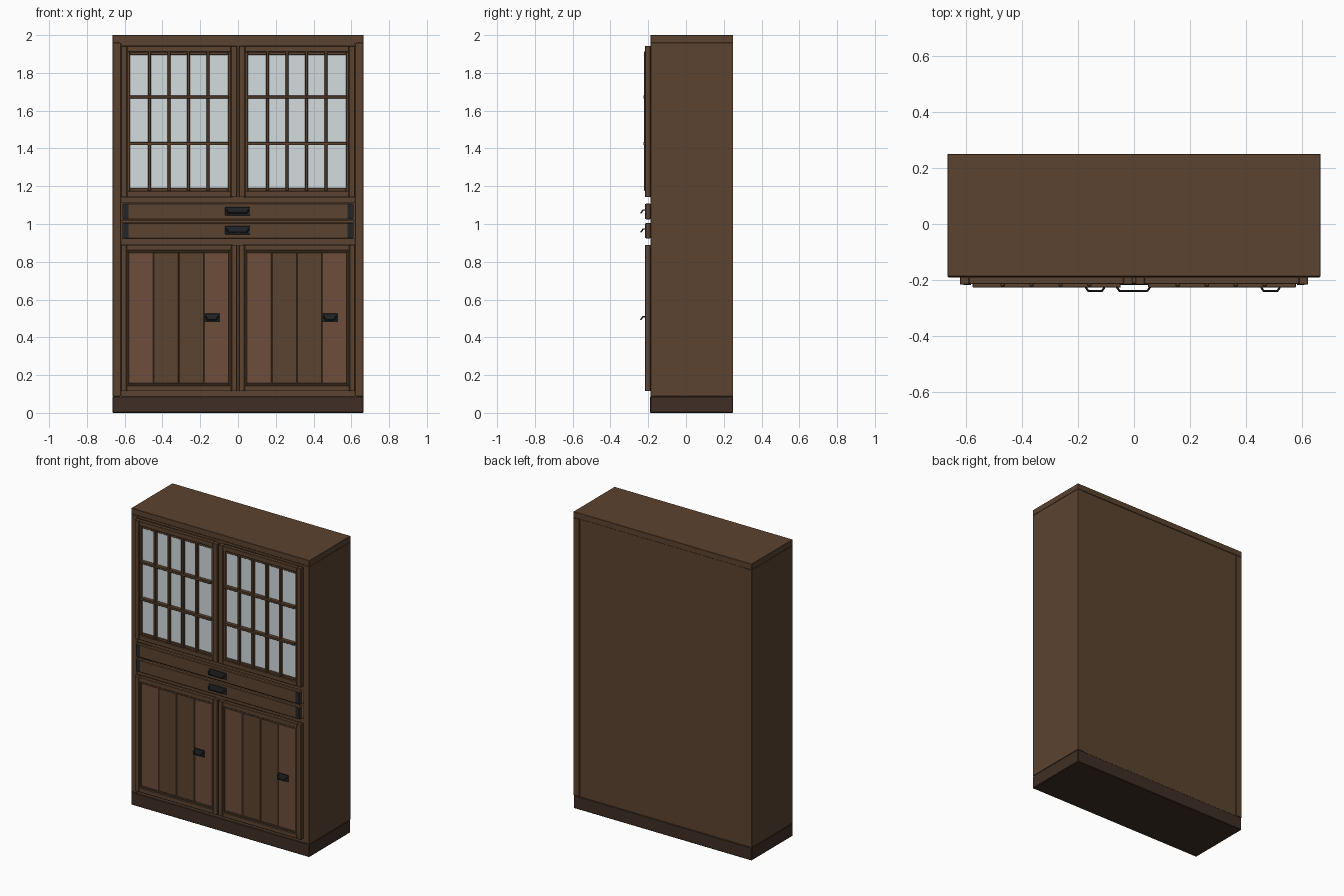
import bpy
from mathutils import Vector

if "Cube" in bpy.data.objects:
    bpy.data.objects.remove(bpy.data.objects["Cube"])


def material(name, rgb):
    m = bpy.data.materials.new(name)
    m.diffuse_color = (*rgb, 1)
    m.use_nodes = True
    m.node_tree.nodes["Principled BSDF"].inputs["Base Color"].default_value = m.diffuse_color
    return m


WOOD = material("walnut", (0.105, 0.056, 0.029))
RED = material("reddish_walnut", (0.15, 0.075, 0.043))
DARK = material("dark_walnut", (0.05, 0.028, 0.018))
IRON = material("black_iron", (0.016, 0.019, 0.021))
GLASS = material("pale_glass", (0.65, 0.72, 0.73))


def box(name, x0, x1, y0, y1, z0, z1, mat=WOOD, bevel=0.0):
    """Box given by its extents, with an optional small edge bevel."""
    bpy.ops.mesh.primitive_cube_add(
        size=1, location=((x0 + x1) / 2, (y0 + y1) / 2, (z0 + z1) / 2))
    o = bpy.context.object
    o.name = name
    o.scale = (x1 - x0, y1 - y0, z1 - z0)
    bpy.ops.object.transform_apply(location=False, rotation=False, scale=True)
    o.data.materials.append(mat)
    if bevel:
        b = o.modifiers.new("bevel", 'BEVEL')
        b.width, b.segments = bevel, 1
    return o


def frame(name, x0, x1, z0, z1, w, y0, y1):
    """Two stiles with two rails between them."""
    box(name + "_left_stile", x0, x0 + w, y0, y1, z0, z1, bevel=0.002)
    box(name + "_right_stile", x1 - w, x1, y0, y1, z0, z1, bevel=0.002)
    box(name + "_bottom_rail", x0 + w, x1 - w, y0 + 0.002, y1, z0, z0 + w, bevel=0.002)
    box(name + "_top_rail", x0 + w, x1 - w, y0 + 0.002, y1, z1 - w, z1, bevel=0.002)


def pull(name, cx, cz, w, h, y):
    """Iron back plate with a drooping bail handle."""
    box(name + "_plate", cx - w / 2, cx + w / 2, y - 0.004, y, cz - h / 2, cz + h / 2,
        IRON, 0.0015)
    a = w / 2 - 0.008
    pts = [(-a, y, cz + 0.006), (-a, y - 0.014, cz + 0.006),
           (-a + 0.008, y - 0.025, cz - 0.009),
           (a - 0.008, y - 0.025, cz - 0.009),
           (a, y - 0.014, cz + 0.006), (a, y, cz + 0.006)]
    c = bpy.data.curves.new(name + "_bail", 'CURVE')
    c.dimensions = '3D'
    c.bevel_depth, c.bevel_resolution, c.use_fill_caps = 0.004, 1, True
    s = c.splines.new('POLY')
    s.points.add(len(pts) - 1)
    for p, q in zip(s.points, pts):
        p.co = (q[0] + cx, q[1], q[2], 1)
    c.materials.append(IRON)
    bpy.context.collection.objects.link(bpy.data.objects.new(name + "_bail", c))


F, B, W = -0.188, 0.25, 0.665      # carcass front, back, half width

# Carcass
box("plinth", -W, W, F - 0.002, B, 0, 0.088, DARK, 0.004)
box("top_panel", -W, W, F, B, 1.96, 2.0, bevel=0.002)
for s, side in ((-1, "left"), (1, "right")):
    xs = sorted((s * W, s * 0.62))
    box(side + "_side_panel", *xs, F, B, 0.088, 1.96, bevel=0.002)
box("back_panel", -0.62, 0.62, 0.225, B - 0.004, 0.088, 1.96)
for name, z0, z1 in (("floor_rail", 0.088, 0.115), ("lower_shelf", 0.892, 0.922),
                     ("drawer_divider", 1.008, 1.022), ("upper_shelf", 1.11, 1.14),
                     ("head_rail", 1.945, 1.96)):
    box(name, -0.62, 0.62, F, 0.225, z0, z1)
box("lower_centre_post", -0.03, 0.03, F, 0.225, 0.115, 0.892)
box("upper_centre_post", -0.03, 0.03, F, 0.225, 1.14, 1.945)

for side, cx in (("left", -0.3125), ("right", 0.3125)):
    x0, x1 = cx - 0.3075, cx + 0.3075
    g0, g1 = cx - 0.267, cx + 0.265

    # Glazed upper door
    up = side + "_upper_door"
    frame(up, x0, x1, 1.142, 1.943, 0.032, -0.216, F)
    frame(up + "_bead", x0 + 0.032, x1 - 0.032, 1.174, 1.911, 0.016, -0.208, F)
    box(up + "_glass", x0 + 0.035, x1 - 0.035, -0.2, -0.19, 1.18, 1.905, GLASS)
    for i in range(4):
        mx = cx - 0.156 + i * 0.1033
        box(f"{up}_glazing_bar_{i + 1}", mx - 0.008, mx + 0.008, -0.222, -0.2,
            1.176, 1.914, bevel=0.002)
    for i, mz in enumerate((1.425, 1.672)):
        box(f"{up}_cross_bar_{i + 1}", g0 + 0.004, g1, -0.226, -0.2,
            mz - 0.008, mz + 0.008, bevel=0.002)

    # Planked lower door
    lo = side + "_lower_door"
    frame(lo, x0, x1, 0.115, 0.89, 0.03, -0.216, F)
    frame(lo + "_bead", x0 + 0.03, x1 - 0.03, 0.145, 0.86, 0.01, -0.21, F)
    pw = (g1 - g0) / 4
    for i in range(4):
        box(f"{lo}_plank_{i + 1}", g0 + i * pw, g0 + (i + 1) * pw, -0.206, F,
            0.155, 0.85, RED if i in (0, 3) else WOOD, 0.003)
    pull(lo + "_pull", cx + 0.174, 0.503, 0.08, 0.046, -0.214)

# Drawers with iron corner straps and pulls
for name, z0, z1 in (("lower_drawer", 0.924, 1.006), ("upper_drawer", 1.024, 1.108)):
    box(name + "_front", -0.612, 0.612, -0.214, F, z0, z1, bevel=0.003)
    for s, side in ((-1, "left"), (1, "right")):
        xs = sorted((s * 0.607, s * 0.58))
        box(f"{name}_{side}_strap", *xs, -0.218, -0.212, z0 + 0.003, z1 - 0.003, IRON)
    pull(name + "_pull", -0.002, (z0 + z1) / 2 + 0.002, 0.132, 0.044, -0.213)
